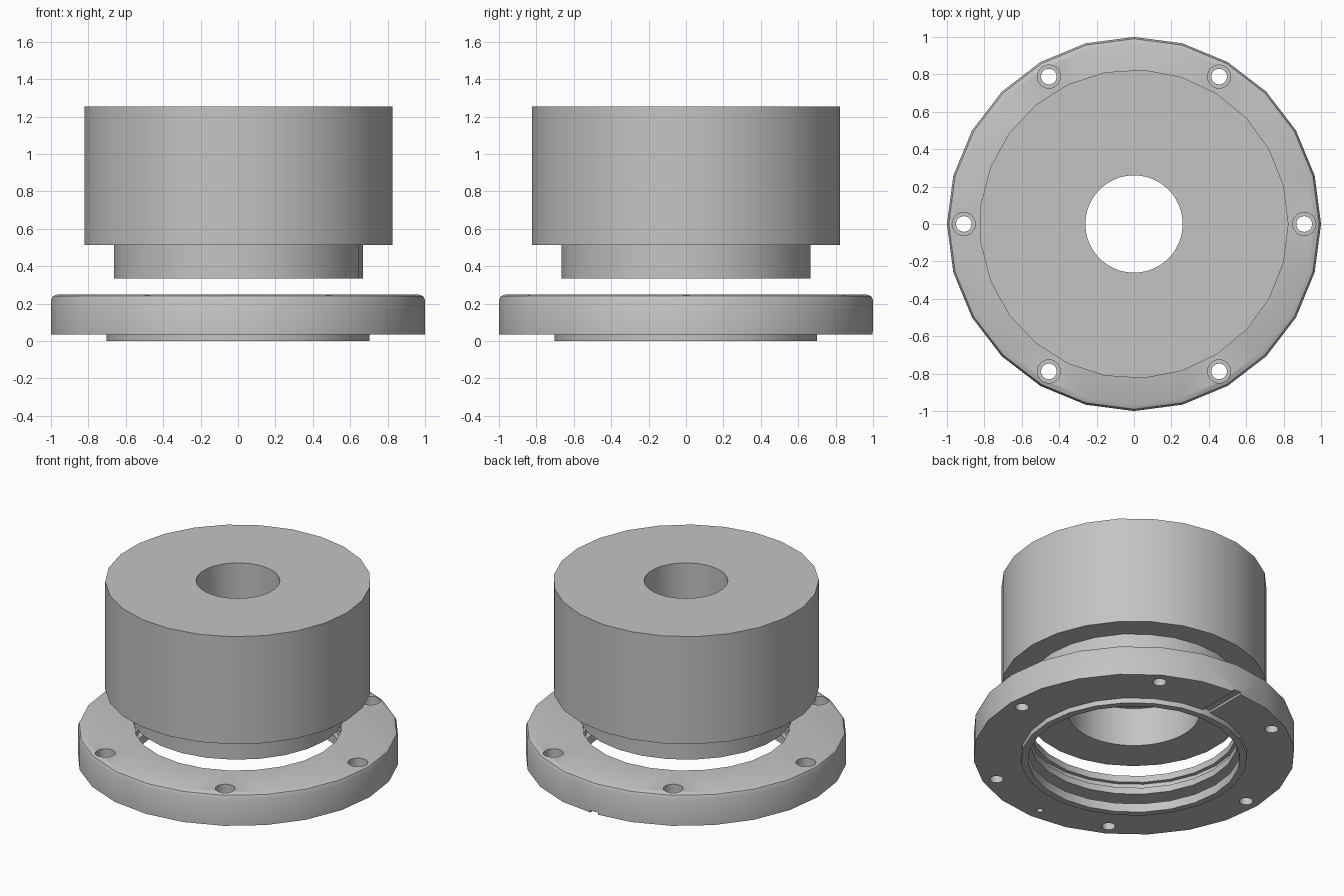
import bpy, bmesh, math

if "Cube" in bpy.data.objects:
    bpy.data.objects.remove(bpy.data.objects["Cube"])

grey = bpy.data.materials.new("machined_grey")
grey.use_nodes = True
colour = (0.55, 0.55, 0.55, 1)
grey.diffuse_color = colour
grey.node_tree.nodes["Principled BSDF"].inputs["Base Color"].default_value = colour


def lathe(name, profile, sides):
    """Revolve a closed (radius, height) profile into a ring."""
    bm = bmesh.new()
    rings = []
    for i in range(sides):
        a = math.tau * i / sides
        rings.append([bm.verts.new((r * math.cos(a), r * math.sin(a), z)) for r, z in profile])
    n = len(profile)
    for i in range(sides):
        a, b = rings[i], rings[(i + 1) % sides]
        for j in range(n):
            k = (j + 1) % n
            bm.faces.new((a[j], b[j], b[k], a[k]))
    bmesh.ops.recalc_face_normals(bm, faces=bm.faces[:])
    mesh = bpy.data.meshes.new(name)
    bm.to_mesh(mesh)
    bm.free()
    ob = bpy.data.objects.new(name, mesh)
    bpy.context.collection.objects.link(ob)
    mesh.materials.append(grey)
    return ob


def cut(ob, cutter):
    """Subtract the cutter from the object, then discard it."""
    cutter.hide_render = True
    mod = ob.modifiers.new("cut", 'BOOLEAN')
    mod.operation = 'DIFFERENCE'
    mod.solver = 'EXACT'
    mod.object = cutter
    bpy.ops.object.select_all(action='DESELECT')
    bpy.context.view_layer.objects.active = ob
    ob.select_set(True)
    bpy.ops.object.modifier_apply(modifier=mod.name)
    bpy.data.objects.remove(cutter)


def drill(ob, x, y, radius, low, high, sides=24):
    bpy.ops.mesh.primitive_cylinder_add(vertices=sides, radius=radius, depth=high - low,
                                        location=(x, y, (low + high) / 2))
    tool = bpy.context.object
    tool.data.materials.append(grey)
    cut(ob, tool)


def finish(ob):
    bpy.ops.object.select_all(action='DESELECT')
    bpy.context.view_layer.objects.active = ob
    ob.select_set(True)
    bpy.ops.object.shade_smooth_by_angle(angle=math.radians(28))


# Upper body with a narrower neck and a stepped bore
body = lathe("stepped_body", [(0.2, 0.335), (0.667, 0.335), (0.667, 0.515),
                              (0.826, 0.515), (0.826, 1.253), (0.2, 1.253)], 25)
drill(body, 0, 0, 0.26, 0.2, 1.4, 64)
drill(body, 0, 0, 0.41, 0.2, 0.6, 64)
finish(body)

# Flange ring: bottom lip, rounded top rim, internal grooves
flange = lathe("flange_ring", [
    (0.66, 0), (0.704, 0), (0.704, 0.035), (1, 0.035),
    (1, 0.218), (0.99, 0.24), (0.966, 0.25), (0.645, 0.25),
    (0.645, 0.205), (0.67, 0.205), (0.67, 0.165), (0.645, 0.165),
    (0.645, 0.12), (0.8, 0.12), (0.8, 0.06), (0.66, 0.06)], 24)

# Six counterbored bolt holes
for i in range(6):
    a = math.tau * i / 6
    x, y = 0.91 * math.cos(a), 0.91 * math.sin(a)
    drill(flange, x, y, 0.042, -0.1, 0.4)
    drill(flange, x, y, 0.062, 0.14, 0.4)

# Small blind locating hole underneath
drill(flange, 0, -0.91, 0.02, -0.1, 0.12)

# Shallow radial slot underneath
bpy.ops.mesh.primitive_cube_add(size=1, location=(0, 0.88, 0.02))
slot = bpy.context.object
slot.scale = (0.06, 0.36, 0.06)
slot.data.materials.append(grey)
cut(flange, slot)
finish(flange)
